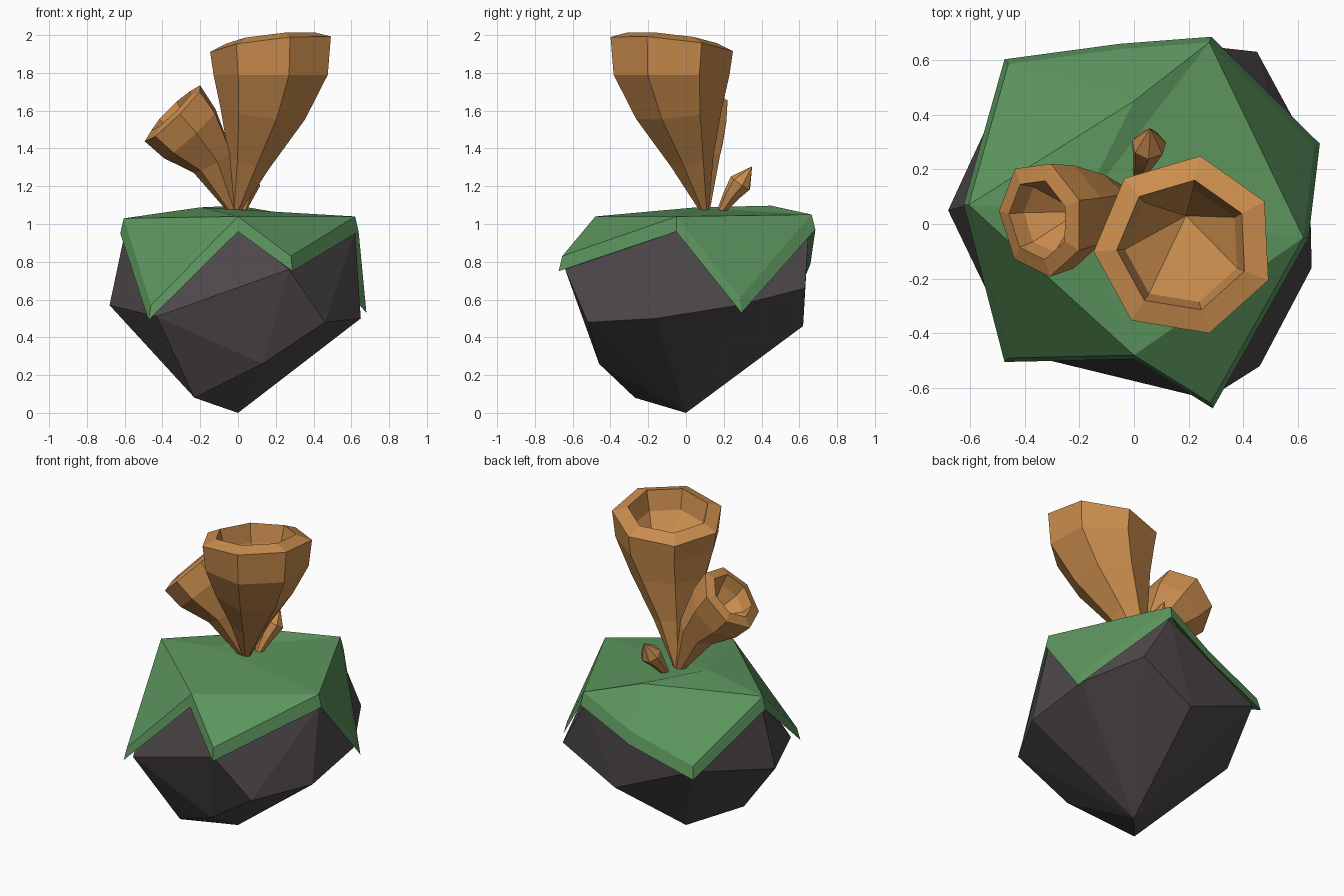
import bpy, bmesh, math
from mathutils import Vector

if "Cube" in bpy.data.objects:
    bpy.data.objects.remove(bpy.data.objects["Cube"])


def material(name, rgb):
    m = bpy.data.materials.new(name)
    m.diffuse_color = (*rgb, 1)
    m.use_nodes = True
    m.node_tree.nodes["Principled BSDF"].inputs["Base Color"].default_value = m.diffuse_color
    return m


STONE = material("dark stone", (0.078, 0.066, 0.07))
MOSS = material("moss green", (0.107, 0.30, 0.111))
FUNGUS = material("orange brown", (0.59, 0.265, 0.075))


def finish(bm, name, mat):
    bmesh.ops.recalc_face_normals(bm, faces=bm.faces[:])
    me = bpy.data.meshes.new(name)
    bm.to_mesh(me)
    bm.free()
    me.materials.append(mat)
    ob = bpy.data.objects.new(name, me)
    bpy.context.collection.objects.link(ob)
    return ob


# Boulder: convex hull of its corner points
bm = bmesh.new()
for p in [(0, 0, 0), (-.23, -.27, .08), (.13, -.46, .26), (.46, -.52, .48),
          (.65, -.16, .50), (-.68, .05, .57), (-.43, -.47, .51), (.27, -.64, .76),
          (.08, .62, .46), (.45, .63, .66), (.64, .28, .57), (-.44, .57, .68),
          (0, -.46, .97), (.62, -.05, .96), (.27, .65, .97), (-.60, .07, .95),
          (0, .43, 1.02)]:
    bm.verts.new(p)
res = bmesh.ops.convex_hull(bm, input=bm.verts[:])
loose = [v for v in bm.verts if not v.link_faces]
bmesh.ops.delete(bm, geom=loose, context='VERTS')
finish(bm, "boulder", STONE)

# Moss cap: folded star sheet with a rim that drops down and flares a little
top = {"A": (.28, -.655, .83), "N": (0, -.48, 1.04), "B": (-.46, -.49, .57),
       "W": (-.605, .07, 1.03), "L": (-.46, .585, .73), "M": (-.05, .64, .87),
       "K": (.275, .665, 1.05), "R": (.66, .285, .61), "E": (.62, -.05, 1.04),
       "Q": (0, .45, 1.097), "C": (-.2, .05, 1.088)}
faces = ["ANE", "NBW", "WLQ", "QLM", "QMK", "KRE", "CNW", "CWQ", "CEN", "CQK", "CKE"]
rim = "ANBWLMKRE"
bm = bmesh.new()
hi = {k: bm.verts.new(p) for k, p in top.items()}
lo = {k: bm.verts.new((p[0] * 1.03, p[1] * 1.03, p[2] - .08)) for k, p in top.items()}
for f in faces:
    bm.faces.new([hi[k] for k in f])
    bm.faces.new([lo[k] for k in reversed(f)])
for a, b in zip(rim, rim[1:] + rim[0]):
    bm.faces.new((hi[a], hi[b], lo[b], lo[a]))
finish(bm, "moss_cap", MOSS)


def horn(name, rings, tip, phase, sides=7):
    """Loft rings of (centre, radius, normal); close the end with a fan to tip."""
    bm = bmesh.new()
    loops = []
    for c, r, n in rings:
        n = Vector(n).normalized()
        u = (Vector((1, 0, 0)) - n * n.x).normalized()
        v = n.cross(u)
        loop = []
        for i in range(sides):
            a = phase + math.tau * i / sides
            loop.append(bm.verts.new(Vector(c) + r * (u * math.cos(a) + v * math.sin(a))))
        loops.append(loop)
    end = bm.verts.new(tip)
    bm.faces.new(loops[0][::-1])
    for i in range(sides):
        j = (i + 1) % sides
        for p, q in zip(loops, loops[1:]):
            bm.faces.new((p[i], p[j], q[j], q[i]))
        bm.faces.new((loops[-1][i], loops[-1][j], end))
    return finish(bm, name, FUNGUS)


# Large funnel with thick lip and hollow throat
up = (-.11, .11, 1)
horn("large_funnel", [
    ((-.01, .10, 1.06), .02, (.2, -.15, 1)),
    ((.065, .03, 1.34), .12, (.25, -.25, 1)),
    ((.14, -.04, 1.59), .235, (.12, -.12, 1)),
    ((.185, -.08, 1.79), .315, (0, 0, 1)),
    ((.185, -.08, 1.945), .335, up),
    ((.18, -.08, 1.98), .245, up),
    ((.18, -.08, 1.86), .215, up)],
    (.19, .03, 1.58), math.radians(80))

# Small funnel leaning left
out = (-.70, -.12, .71)
horn("small_funnel", [
    ((-.02, .10, 1.06), .025, (-.3, 0, 1)),
    ((-.13, .065, 1.33), .12, (-.5, -.1, .85)),
    ((-.25, .03, 1.48), .195, (-.68, -.1, .73)),
    ((-.34, .02, 1.585), .215, out),
    ((-.35, .018, 1.60), .15, out),
    ((-.31, .025, 1.54), .13, out)],
    (-.2, .045, 1.43), math.radians(25))

# Closed bud behind
horn("bud", [
    ((.02, .19, 1.07), .025, (0, .3, 1)),
    ((.04, .24, 1.15), .045, (.1, .6, 1)),
    ((.055, .29, 1.215), .064, (.1, .7, 1))],
    (.06, .35, 1.305), 0.2)
